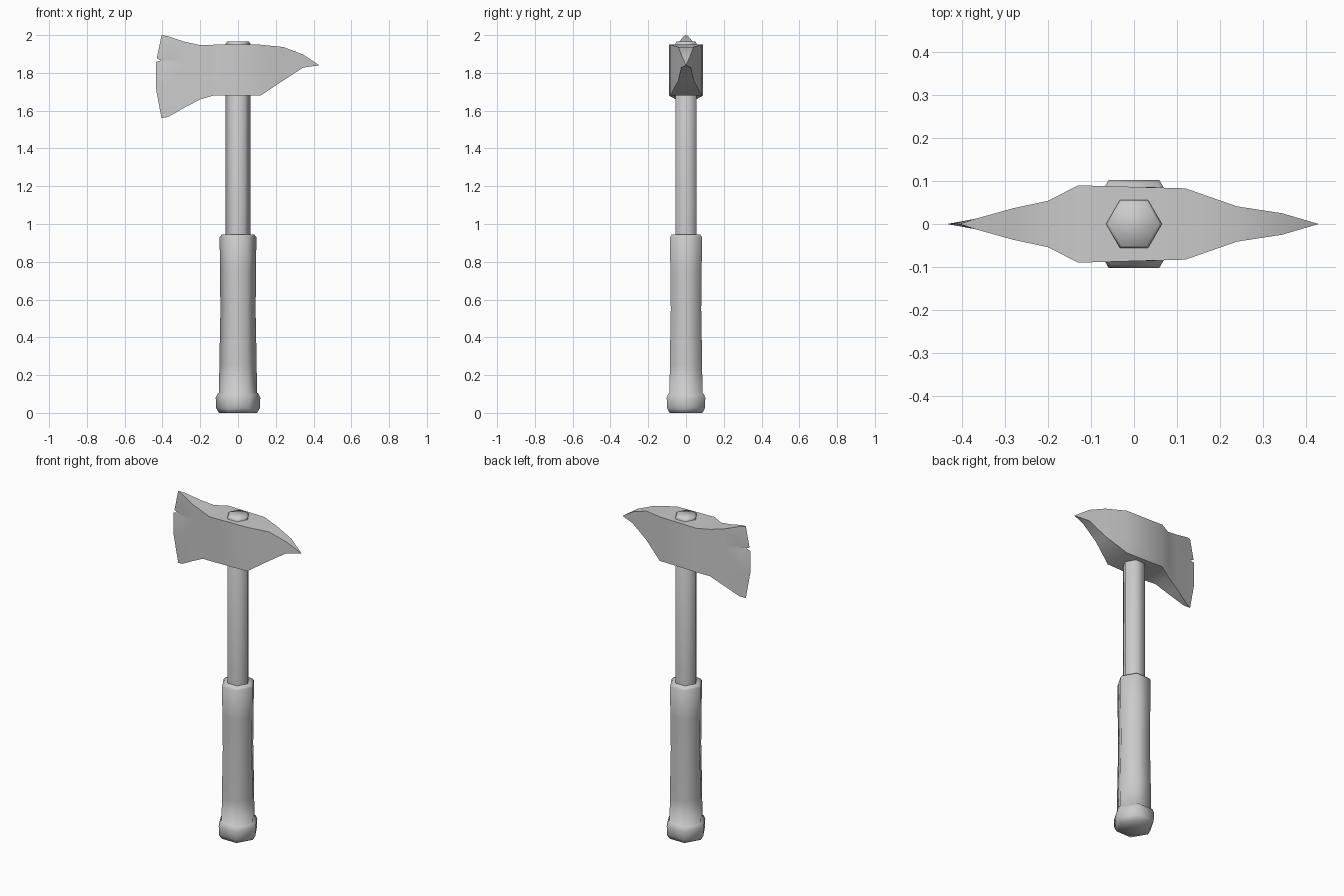
import bpy, bmesh, math

if "Cube" in bpy.data.objects:
    bpy.data.objects.remove(bpy.data.objects["Cube"])


def finish(name, bm, angle):
    bmesh.ops.remove_doubles(bm, verts=bm.verts, dist=1e-4)
    bmesh.ops.recalc_face_normals(bm, faces=bm.faces)
    me = bpy.data.meshes.new(name)
    bm.to_mesh(me)
    bm.free()
    ob = bpy.data.objects.new(name, me)
    bpy.context.collection.objects.link(ob)
    bpy.ops.object.select_all(action='DESELECT')
    ob.select_set(True)
    bpy.context.view_layer.objects.active = ob
    bpy.ops.object.shade_smooth_by_angle(angle=math.radians(angle))
    return ob


def hex_lathe(name, profile):
    """Stack hexagonal rings given as (radius, z), capped at both ends."""
    bm = bmesh.new()
    rings = [[bm.verts.new((r * math.cos(k * math.pi / 3), r * math.sin(k * math.pi / 3), z))
              for k in range(6)] for r, z in profile]
    for a, b in zip(rings, rings[1:]):
        for k in range(6):
            n = (k + 1) % 6
            bm.faces.new((a[k], a[n], b[n], b[k]))
    bm.faces.new(rings[0][::-1])
    bm.faces.new(rings[-1])
    return finish(name, bm, 62)


# Wooden shaft, poking out above the head
hex_lathe("shaft", [(0.065, 0.9), (0.065, 1.955), (0.058, 1.966)])

# Grip sleeve with a flared butt
hex_lathe("grip", [(0.100, 0.0), (0.116, 0.025), (0.118, 0.08), (0.108, 0.102),
                   (0.100, 0.108), (0.099, 0.25), (0.093, 0.55), (0.096, 0.75),
                   (0.097, 0.93), (0.086, 0.945)])

# Axe head: cutting edge (x, z) with a small nick, then stations (x, half width, bottom, top)
edge = [(-0.405, 1.56), (-0.435, 1.72), (-0.435, 1.858), (-0.408, 1.866),
        (-0.430, 1.876), (-0.405, 2.0)]
stations = [(-0.37, 0.012, 1.567, 1.994), (-0.28, 0.037, 1.618, 1.964),
            (-0.20, 0.054, 1.66, 1.947), (-0.13, 0.090, 1.68, 1.949),
            (0.12, 0.083, 1.68, 1.949), (0.24, 0.041, 1.76, 1.937),
            (0.345, 0.025, 1.828, 1.897), (0.43, 0.0, 1.84, 1.84)]
rows = [(z - 1.56) / 0.44 for _, z in edge]

bm = bmesh.new()
columns = []
for side in (-1, 1):
    cols = [[bm.verts.new((x, 0, z)) for x, z in edge]]
    for x, w, lo, hi in stations:
        cols.append([bm.verts.new((x, side * w, lo + (hi - lo) * t)) for t in rows])
    for a, b in zip(cols, cols[1:]):
        for i in range(len(rows) - 1):
            bm.faces.new((a[i], b[i], b[i + 1], a[i + 1]))
    columns.append(cols)

# Top and bottom of the head
front, back = columns
for i in range(len(stations)):
    for r in (0, -1):
        bm.faces.new((front[i][r], front[i + 1][r], back[i + 1][r], back[i][r]))
finish("axe_head", bm, 35)
